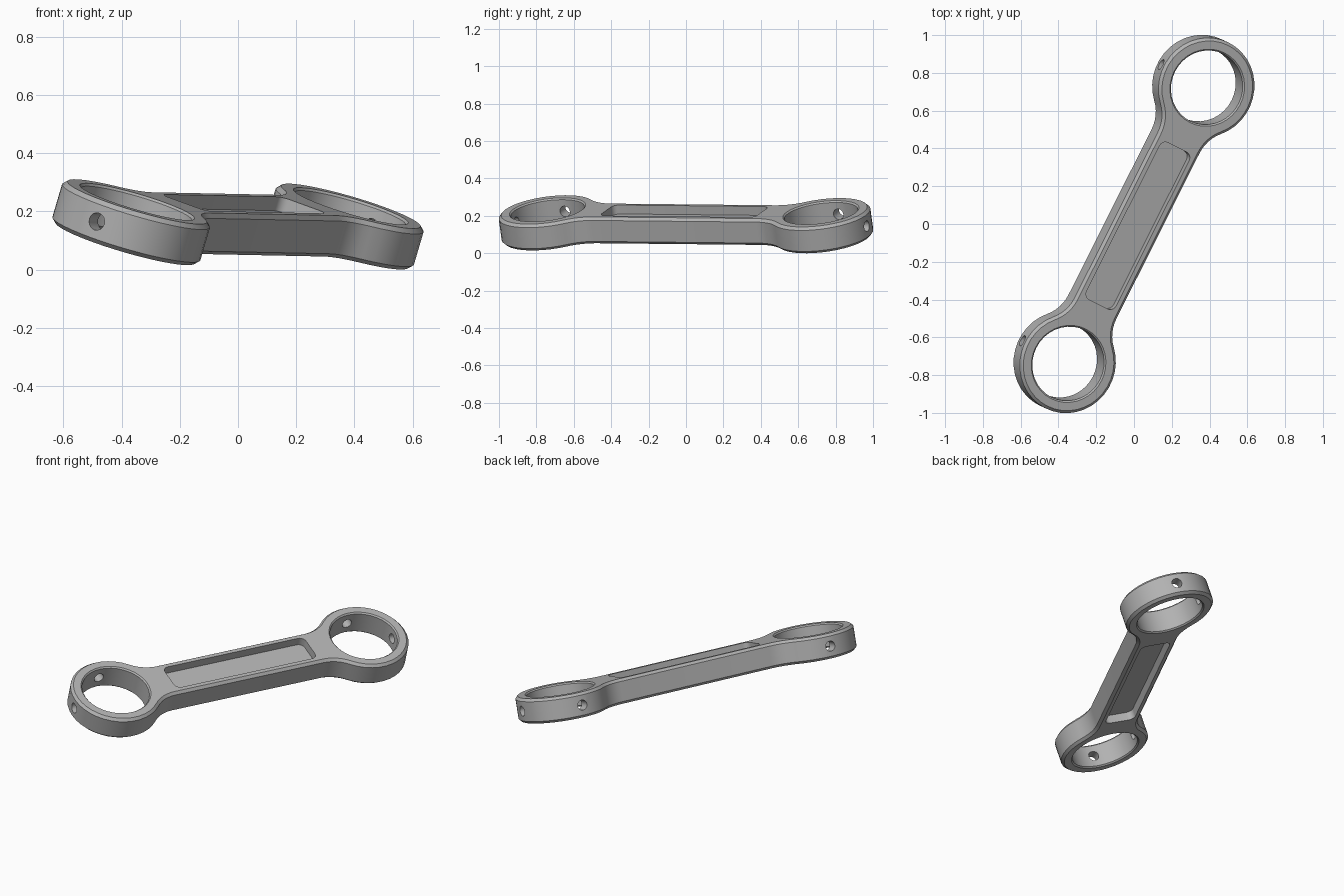
import bpy
import bmesh
from math import pi, sin, cos, asin, radians
from mathutils import Matrix, Vector

old = bpy.data.objects.get("Cube")
if old:
    bpy.data.objects.remove(old, do_unlink=True)

RING_Y = 0.818      # ring centre distance from the middle
RING_R = 0.265
BORE_R = 0.198
HALF_W = 0.13       # half width of the bar
FILLET = 0.2
HALF_T = 0.074      # half thickness
CHAMFER = 0.015

steel = bpy.data.materials.new("steel_grey")
steel.use_nodes = True
colour = (0.45, 0.45, 0.45, 1)
steel.diffuse_color = colour
steel.node_tree.nodes["Principled BSDF"].inputs["Base Color"].default_value = colour


def arc(cx, cy, r, a0, a1, n):
    return [(cx + r * cos(a0 + (a1 - a0) * i / n), cy + r * sin(a0 + (a1 - a0) * i / n))
            for i in range(n + 1)]


def link_outline(inset):
    """Bar flowing through fillets into a ring at each end."""
    reach = RING_R + FILLET
    theta = asin((HALF_W + FILLET) / reach)
    quarter = arc(HALF_W + FILLET, RING_Y - reach * cos(theta), FILLET + inset,
                  pi, pi / 2 + theta, 6)
    quarter += arc(0, RING_Y, RING_R - inset, theta - pi / 2, pi / 2, 14)[1:]
    half = quarter + [(-x, y) for x, y in reversed(quarter[:-1])]
    return half + [(-x, -y) for x, y in half]


def rounded_rect(hx, hy, r):
    pts = []
    for k, (sx, sy) in enumerate([(1, 1), (-1, 1), (-1, -1), (1, -1)]):
        pts += arc(sx * (hx - r), sy * (hy - r), r, k * pi / 2, (k + 1) * pi / 2, 5)
    return pts


def circle(r, n=36):
    return arc(0, 0, r, 0, 2 * pi, n)[:-1]


def loft(name, layers, matrix=Matrix()):
    """Closed solid through stacked outlines given as (z, points)."""
    bm = bmesh.new()
    loops = [[bm.verts.new((x, y, z)) for x, y in pts] for z, pts in layers]
    for low, high in zip(loops, loops[1:]):
        for i in range(len(low)):
            j = (i + 1) % len(low)
            bm.faces.new((low[i], low[j], high[j], high[i]))
    bm.faces.new(list(reversed(loops[0])))
    bm.faces.new(loops[-1])
    bmesh.ops.recalc_face_normals(bm, faces=bm.faces)
    bm.transform(matrix)
    mesh = bpy.data.meshes.new(name)
    bm.to_mesh(mesh)
    bm.free()
    mesh.materials.append(steel)
    obj = bpy.data.objects.new(name, mesh)
    bpy.context.collection.objects.link(obj)
    return obj


# Chamfered link body
link = loft("connecting_link", [
    (-HALF_T, link_outline(CHAMFER)), (-HALF_T + CHAMFER, link_outline(0)),
    (HALF_T - CHAMFER, link_outline(0)), (HALF_T, link_outline(CHAMFER))])

cutters = []
for side in (1, -1):
    centre = Matrix.Translation((0, side * RING_Y, 0))
    # Bore with slightly flared mouths
    cutters.append(loft("bore_cutter", [
        (-0.1, circle(BORE_R + 0.034)), (-HALF_T + 0.008, circle(BORE_R)),
        (HALF_T - 0.008, circle(BORE_R)), (0.1, circle(BORE_R + 0.034))], centre))
    # Pin holes: one sideways, one through the outer end
    pin = [(0.15, circle(0.03, 16)), (0.32, circle(0.03, 16))]
    for direction in (Vector((-1, 0, 0)), Vector((0, side, 0))):
        turn = direction.to_track_quat('Z', 'Y').to_matrix().to_4x4()
        cutters.append(loft("pin_hole_cutter", pin, centre @ turn))
    # Pocket on the upper and the lower face of the bar
    z0, z1 = sorted((side * (HALF_T - 0.05), side * 0.12))
    pocket = rounded_rect(0.092, 0.465, 0.035)
    cutters.append(loft("pocket_cutter", [(z0, pocket), (z1, pocket)]))

bpy.context.view_layer.objects.active = link
for cutter in cutters:
    cutter.hide_render = True
    mod = link.modifiers.new("cut", 'BOOLEAN')
    mod.operation = 'DIFFERENCE'
    mod.solver = 'EXACT'
    mod.object = cutter
    bpy.ops.object.modifier_apply(modifier=mod.name)
    bpy.data.objects.remove(cutter, do_unlink=True)

# Roll, pitch and turn the link, then rest it on the ground
mesh = link.data
mesh.transform(Matrix.Rotation(radians(-26.66), 4, 'Z')
               @ Matrix.Rotation(-0.0092, 4, 'X')
               @ Matrix.Rotation(radians(18), 4, 'Y'))
mesh.transform(Matrix.Translation((0, 0, -min(v.co.z for v in mesh.vertices))))

bpy.ops.object.select_all(action='DESELECT')
link.select_set(True)
bpy.ops.object.shade_smooth_by_angle(angle=radians(30))
